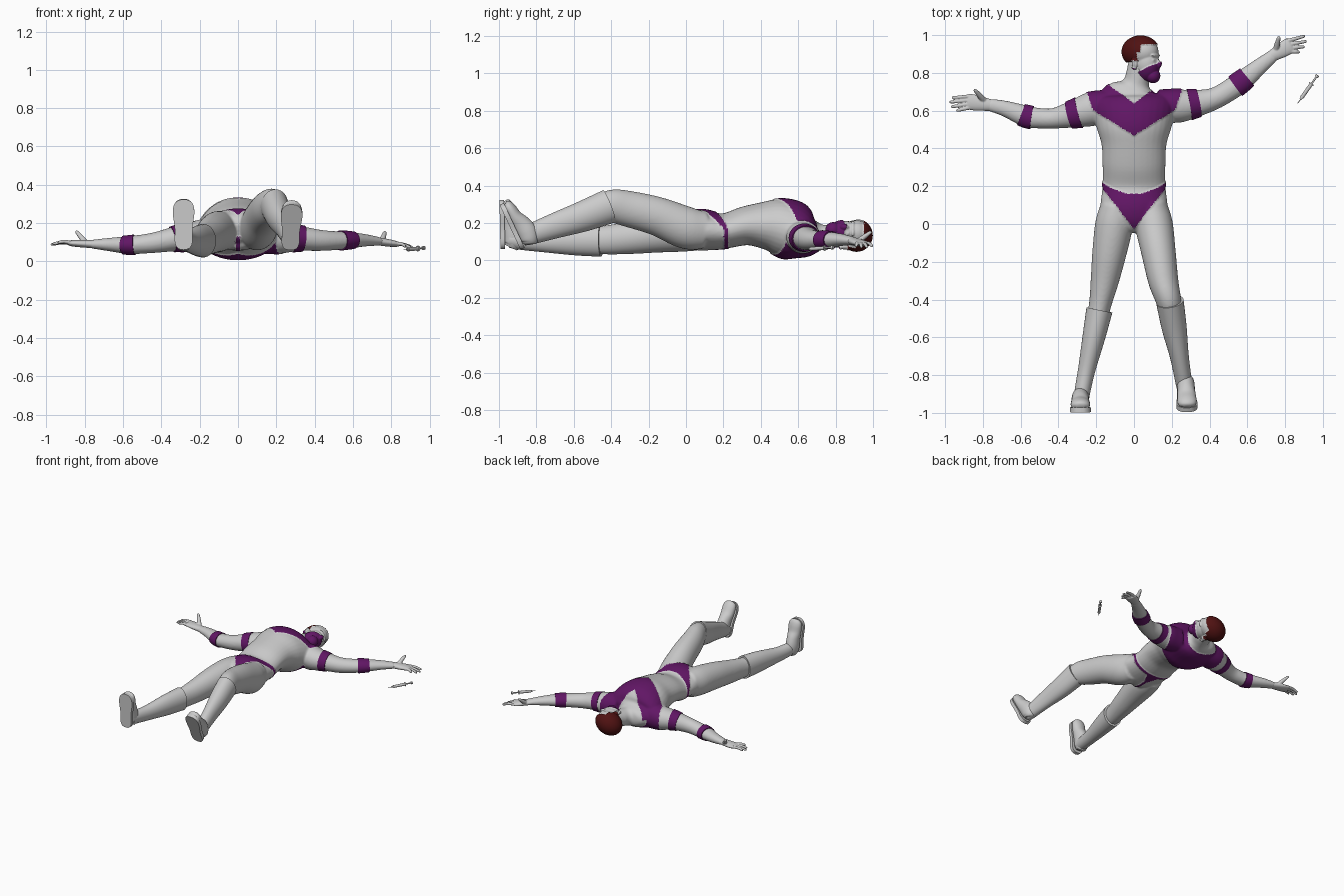
import bpy, bmesh, math
from mathutils import Vector, Matrix

if "Cube" in bpy.data.objects:
    bpy.data.objects.remove(bpy.data.objects["Cube"])


def material(name, col):
    m = bpy.data.materials.new(name)
    m.diffuse_color = (*col, 1)
    m.use_nodes = True
    m.node_tree.nodes["Principled BSDF"].inputs["Base Color"].default_value = m.diffuse_color
    return m


PURPLE = material("purple_cloth", (0.12, 0.008, 0.13))
RED = material("red_hair", (0.08, 0.006, 0.006))


def path(pts, steps=6):
    """Smooth Catmull-Rom path through (x, y, z, half_width, half_height)."""
    p = [Vector(q) for q in pts]
    p = [p[0] * 2 - p[1]] + p + [p[-1] * 2 - p[-2]]
    out = []
    for i in range(1, len(p) - 2):
        a, b, c, d = p[i - 1:i + 3]
        for s in range(steps):
            t = s / steps
            out.append((b * 2 + (c - a) * t + (a * 2 - b * 5 + c * 4 - d) * t * t
                        + (b * 3 - a - c * 3 + d) * t ** 3) * 0.5)
    return out + [p[-2]]


def tube(bm, rows, up=(0, 0, 1), n=24):
    """Loft of ellipses along a path, capped at both ends."""
    rings, up = [], Vector(up)
    pos = [Vector(r[:3]) for r in rows]
    for i, r in enumerate(rows):
        t = (pos[min(i + 1, len(pos) - 1)] - pos[max(i - 1, 0)]).normalized()
        side = t.cross(up).normalized()
        top = side.cross(t)
        rings.append([bm.verts.new(pos[i] + side * r[3] * math.cos(k * math.tau / n)
                                   + top * r[4] * math.sin(k * math.tau / n)) for k in range(n)])
    for a, b in zip(rings, rings[1:]):
        for k in range(n):
            bm.faces.new((a[k], a[(k + 1) % n], b[(k + 1) % n], b[k]))
    bm.faces.new(rings[0][::-1])
    bm.faces.new(rings[-1])


def ball(bm, c, r):
    bmesh.ops.create_uvsphere(bm, u_segments=32, v_segments=20, radius=1,
                              matrix=Matrix.Translation(c) @ Matrix.Diagonal((*r, 1)))


def finish(name, bm, mat=None, angle=40):
    bmesh.ops.recalc_face_normals(bm, faces=bm.faces)
    me = bpy.data.meshes.new(name)
    bm.to_mesh(me)
    bm.free()
    ob = bpy.data.objects.new(name, me)
    bpy.context.collection.objects.link(ob)
    if mat:
        me.materials.append(mat)
    bpy.context.view_layer.objects.active = ob
    ob.select_set(True)
    bpy.ops.object.shade_smooth_by_angle(angle=math.radians(angle))
    ob.select_set(False)
    return ob


def skin(name, bm, voxel, smooth, paint=None, mats=(), push=0.004):
    """Fuse overlapping volumes, then colour and thicken the painted clothing."""
    ob = finish(name, bm)
    m = ob.modifiers.new("fuse", 'REMESH')
    m.mode, m.voxel_size = 'VOXEL', voxel
    m = ob.modifiers.new("relax", 'SMOOTH')
    m.factor, m.iterations = 0.5, smooth
    ev = ob.evaluated_get(bpy.context.evaluated_depsgraph_get())
    me = bpy.data.meshes.new_from_object(ev)
    ob.modifiers.clear()
    ob.data = me
    me.materials.clear()
    if paint:
        me.materials.append(None)
        for mt in mats:
            me.materials.append(mt)
    bm = bmesh.new()
    bm.from_mesh(me)
    bm.normal_update()
    hit = set()
    for f in bm.faces:
        f.smooth = True
        f.material_index = paint(f.calc_center_median()) if paint else 0
        if f.material_index:
            hit.update(f.verts)
    for v, nrm in [(v, v.normal.copy()) for v in hit]:
        v.co += nrm * push
    bm.to_mesh(me)
    bm.free()
    return ob


# limb and torso paths
torso = [(0, -.035, .15, .03, .04), (0, 0, .16, .12, .09), (0, .08, .165, .175, .108),
         (0, .2, .157, .167, .094), (0, .32, .185, .167, .105), (0, .42, .188, .172, .128),
         (0, .5, .18, .195, .153), (0, .58, .155, .215, .155), (0, .65, .13, .215, .115),
         (0, .70, .125, .16, .08), (.01, .74, .125, .075, .065), (.025, .80, .13, .066, .062),
         (.03, .86, .135, .06, .06)]
arm_a = path([(-.12, .64, .13, .07, .085), (-.22, .61, .125, .09, .085), (-.31, .585, .12, .075, .068),
              (-.42, .56, .1, .055, .055), (-.5, .56, .09, .054, .05), (-.57, .57, .085, .057, .047),
              (-.68, .61, .088, .043, .034), (-.77, .632, .09, .033, .022)])
arm_b = path([(.12, .64, .13, .07, .085), (.22, .625, .125, .09, .085), (.32, .637, .12, .074, .066),
              (.42, .662, .11, .059, .056), (.5, .705, .108, .057, .05), (.57, .755, .11, .057, .045),
              (.66, .83, .11, .044, .033), (.74, .895, .104, .033, .022)])
leg_a = [(-.09, .1, .16, .085, .1), (-.105, 0, .155, .1, .107), (-.13, -.15, .142, .091, .1),
         (-.155, -.3, .122, .075, .088), (-.178, -.42, .11, .06, .078), (-.2, -.52, .107, .055, .07)]
leg_b = [(.09, .1, .16, .085, .1), (.105, 0, .175, .1, .113), (.13, -.15, .235, .091, .104),
         (.155, -.3, .274, .08, .097), (.182, -.4, .29, .068, .088), (.2, -.48, .26, .06, .068)]


def body_paint(p):
    x, y, z = abs(p.x), p.y, p.z
    # shoulder garment, V-shaped in front and at the back
    if z > .13 and y > .47 + .62 * x and y < .635 + .75 * x and x < .25 - .35 * max(0, .70 - y):
        return 1
    if z <= .13 and y > .45 + .45 * x and y < .70 + .1 * x and x < .25 - .35 * max(0, .70 - y):
        return 1
    # brief with hip strap
    strap = .215 - 5 * max(0, z - .14) ** 2
    if x < .21 and abs(y - strap) < .011:
        return 1
    if z > .13 and -.025 + 1.3 * x < y < strap and x < .16:
        return 1
    return int(z <= .13 and y < strap and x < .012 + .5 * max(0, y - .13))


bm = bmesh.new()
for limb in (path(torso), arm_a, arm_b, path(leg_a), path(leg_b)):
    tube(bm, limb, n=32)
skin("body", bm, .0065, 14, body_paint, [PURPLE])

# arm bands follow the arm paths
for arm, tag in ((arm_a, "left"), (arm_b, "right")):
    fine = path([tuple(r) for r in arm], 6)
    for part, lo, hi in (("upper", .29, .345), ("forearm", .535 if tag == "right" else .54, .60)):
        rows = [r + Vector((0, 0, 0, .005, .005)) for r in fine if lo <= abs(r[0]) <= hi]
        bm = bmesh.new()
        tube(bm, rows, n=32)
        finish(f"{tag}_{part}_band", bm, PURPLE)


# hands
def hand(name, wrist, knuckle, tips, thumb):
    w, k, th = Vector(wrist), Vector(knuckle), Vector(thumb)
    d = (k - w).normalized()
    across = Vector((-d.y, d.x, 0)).normalized()
    if across.dot(th - w) < 0:
        across.negate()
    bm = bmesh.new()
    tube(bm, path([(*(w - d * .03), .03, .021), (*w, .032, .021), (*w.lerp(k, .6), .041, .019),
                   (*k, .042, .015), (*(k + d * .008), .036, .010)]))
    for i, tip in enumerate(tips):
        a, t = k + across * (.031 - .0205 * i) - d * .01, Vector(tip)
        mid = a.lerp(t, .5) + Vector((0, 0, .006))
        tube(bm, path([(*a, .011, .011), (*mid, .0095, .0095), (*a.lerp(t, .93), .008, .008),
                       (*t, .004, .004)]), n=12)
    a = w.lerp(k, .25) + across * .015
    tube(bm, path([(*a, .017, .016), (*a.lerp(th, .55), .014, .013), (*a.lerp(th, .93), .009, .009),
                   (*th, .004, .004)]), n=12)
    skin(name, bm, .0035, 3)


hand("left_hand", (-.765, .63, .09), (-.875, .648, .095),
     [(-.965, .668, .092), (-.978, .645, .088), (-.968, .62, .092), (-.94, .6, .1)], (-.845, .712, .158))
hand("right_hand", (.735, .892, .104), (.825, .945, .09),
     [(.905, .995, .078), (.914, .967, .072), (.903, .938, .072), (.876, .91, .078)], (.768, .992, .155))


# tall boots: shaft, foot and sole
def boot(tag, shaft, origin, v, n):
    bm = bmesh.new()
    tube(bm, path(shaft), n=32)
    finish(f"{tag}_boot_shaft", bm)
    o, v, n = Vector(origin), Vector(v).normalized(), Vector(n).normalized()
    bm = bmesh.new()
    rows = [(.008, .055, .03, .035), (.03, .065, .042, .05), (.07, .07, .046, .056), (.12, .06, .046, .052),
            (.17, .047, .05, .04), (.22, .041, .051, .034), (.247, .036, .042, .027), (.259, .03, .02, .014)]
    tube(bm, path([(*(o + v * a + n * b), c, e) for a, b, c, e in rows]), up=n, n=28)
    finish(f"{tag}_boot_foot", bm, angle=60)
    bm = bmesh.new()
    side = v.cross(n)
    prof = path([(0, 0, 0, 0, 0), (.008, .03, 0, 0, 0), (.04, .046, 0, 0, 0), (.11, .046, 0, 0, 0),
                 (.19, .056, 0, 0, 0), (.235, .05, 0, 0, 0), (.258, .028, 0, 0, 0), (.264, 0, 0, 0, 0)], 4)
    outline = [(r[0], r[1]) for r in prof] + [(r[0], -r[1]) for r in prof[-2:0:-1]]
    f = bm.faces.new([bm.verts.new(o + v * a + side * b) for a, b in outline])
    ex = bmesh.ops.extrude_face_region(bm, geom=[f])
    bmesh.ops.translate(bm, vec=n * .025, verts=[g for g in ex["geom"] if isinstance(g, bmesh.types.BMVert)])
    finish(f"{tag}_boot_sole", bm)


boot("left", [(-.183, -.455, .108, .07, .088), (-.213, -.6, .106, .06, .078), (-.25, -.77, .102, .046, .057),
              (-.272, -.88, .107, .042, .05), (-.28, -.94, .112, .04, .045)],
     (-.284, -.992, .06), (0, -.02, 1), (0, 1, .02))
boot("right", [(.19, -.41, .29, .073, .092), (.213, -.55, .236, .066, .082), (.24, -.7, .186, .05, .068),
               (.262, -.83, .14, .044, .055), (.27, -.875, .122, .042, .045)],
     (.272, -.885, .058), (.04, -.42, .9), (0, .9, .42))


# head: local x = face direction, local y = crown
def head_paint(p):
    x, y, z = p
    if y > .068 or (x < .012 and y > -.02 + .05 * abs(z)) or (x < .03 and y > .03):
        return 2
    if x > 0 and y < -.035 + .5 * (x - .09):
        return 1
    return int(x <= 0 and abs(y + .062 + .28 * x) < .009)


bm = bmesh.new()
for c, r in [((-.002, .032, 0), (.098, .08, .077)), ((.03, -.03, 0), (.07, .09, .062)),
             ((.07, -.095, 0), (.032, .033, .034)), ((.098, -.03, 0), (.016, .022, .011)),
             ((.085, .012, 0), (.016, .012, .045)), ((-.005, -.03, .068), (.016, .028, .012)),
             ((-.005, -.03, -.068), (.016, .028, .012)), ((.085, -.012, .026), (.009, .007, .013)),
             ((.085, -.012, -.026), (.009, .007, .013))]:
    ball(bm, c, r)
head = skin("head", bm, .004, 5, head_paint, [PURPLE, RED], .007)
head.matrix_world = Matrix.Translation((.037, .88, .135)) @ Matrix.Rotation(math.radians(-25), 4, 'Y')

# small syringe-like tool beside the right hand
a, b = Vector((.866, .638, .06)), Vector((.972, .788, .07))
prof = [(0, .002), (.14, .002), (.141, .006), (.2, .007), (.201, .010), (.68, .010), (.681, .015),
        (.70, .015), (.701, .005), (.93, .005), (.931, .010), (1, .010)]
bm = bmesh.new()
tube(bm, [(*a.lerp(b, t), r, r) for t, r in prof], n=16)
finish("syringe", bm)
